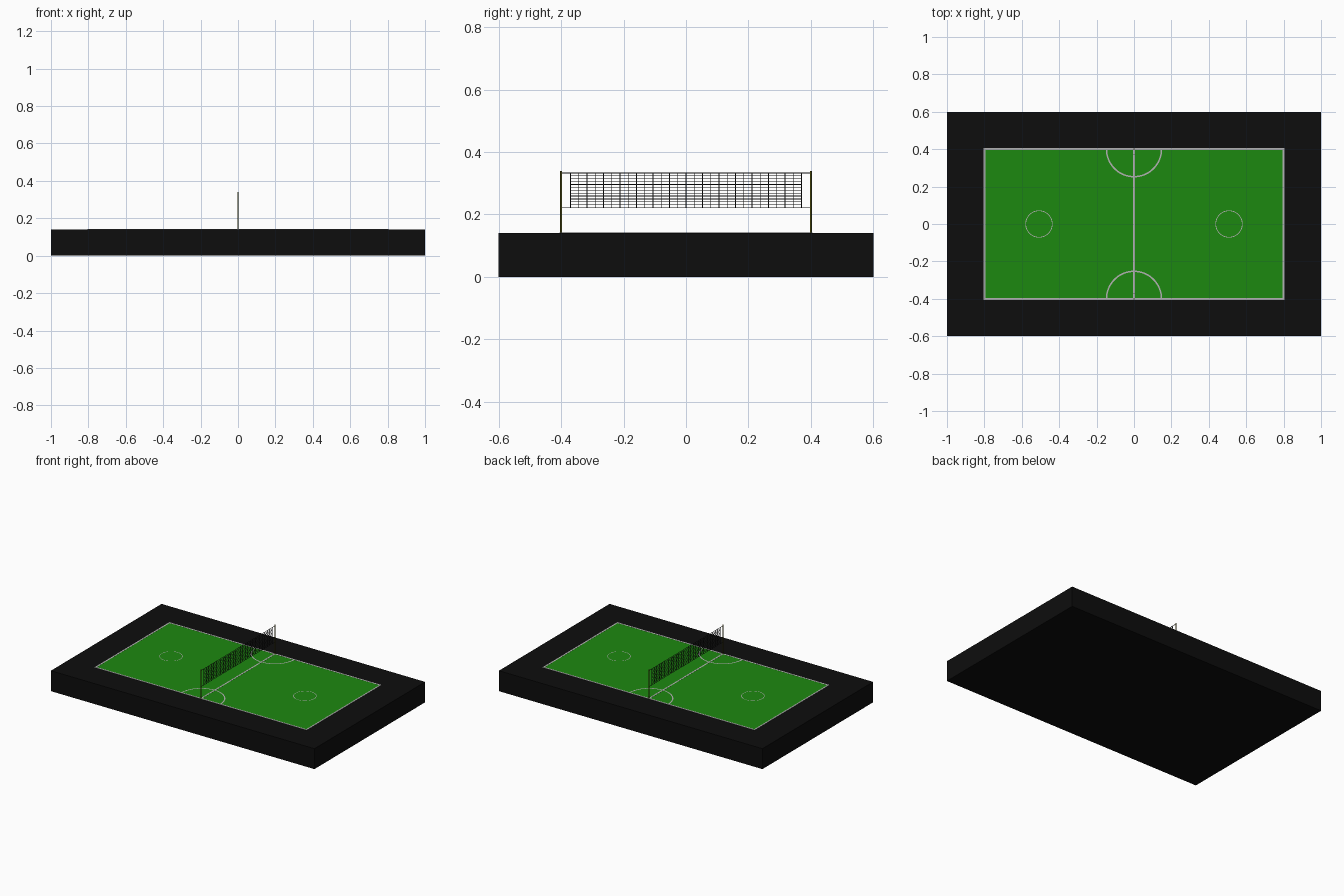
import bpy, bmesh
from math import pi, cos, sin
from mathutils import Vector

if "Cube" in bpy.data.objects:
    bpy.data.objects.remove(bpy.data.objects["Cube"])

TOP = 0.14


def material(name, rgb):
    m = bpy.data.materials.new(name)
    m.diffuse_color = (*rgb, 1)
    m.use_nodes = True
    m.node_tree.nodes["Principled BSDF"].inputs["Base Color"].default_value = m.diffuse_color
    return m


BLACK = material("black", (0.004, 0.004, 0.004))
GREEN = material("green", (0.012, 0.25, 0.005))
WHITE = material("white", (0.45, 0.45, 0.45))
OLIVE = material("olive", (0.12, 0.11, 0.005))
CORD = material("cord", (0.01, 0.01, 0.01))


def finish(bm, name, mat):
    mesh = bpy.data.meshes.new(name)
    bm.to_mesh(mesh)
    bm.free()
    mesh.materials.append(mat)
    ob = bpy.data.objects.new(name, mesh)
    bpy.context.collection.objects.link(ob)
    return ob


def add_box(bm, x, y, z):
    # x, y, z are (low, high) ranges
    vs = bmesh.ops.create_cube(bm, size=1)["verts"]
    for v in vs:
        v.co = Vector([(a + b) / 2 + c * (b - a) for c, (a, b) in zip(v.co, (x, y, z))])


def box(name, x, y, z, mat):
    bm = bmesh.new()
    add_box(bm, x, y, z)
    return finish(bm, name, mat)


def arc_line(name, cx, cy, radius, width, a0, a1, steps=48):
    # flat painted band following an arc, raised slightly off the court
    bm = bmesh.new()
    z = TOP + 0.0015
    rows = []
    for i in range(steps + 1):
        a = a0 + (a1 - a0) * i / steps
        rows.append([bm.verts.new((cx + r * cos(a), cy + r * sin(a), z))
                     for r in (radius - width / 2, radius + width / 2)])
    for p, q in zip(rows, rows[1:]):
        bm.faces.new((p[0], p[1], q[1], q[0]))
    bmesh.ops.remove_doubles(bm, verts=bm.verts, dist=1e-5)
    return finish(bm, name, WHITE)


# base slab and playing surface
box("base", (-1, 1), (-0.6, 0.6), (0, TOP), BLACK)
box("court", (-0.8, 0.8), (-0.4, 0.4), (TOP - 0.01, TOP + 0.001), GREEN)

# straight painted lines
W = 0.005
bm = bmesh.new()
for x in (-0.8, 0, 0.8):
    add_box(bm, (x - W, x + W), (-0.4 - W, 0.4 + W), (TOP, TOP + 0.0015))
for y in (-0.4, 0.4):
    add_box(bm, (-0.8 - W, 0.8 + W), (y - W, y + W), (TOP, TOP + 0.0015))
finish(bm, "court_lines", WHITE)

# painted circles and half circles
for s, side in ((-1, "left"), (1, "right")):
    arc_line(side + "_circle", s * 0.508, 0, 0.071, 0.004, 0, 2 * pi)
arc_line("front_half_circle", 0, -0.4, 0.147, 0.008, 0, pi)
arc_line("back_half_circle", 0, 0.4, 0.147, 0.008, pi, 2 * pi)

# net posts
for s, side in ((-1, "front"), (1, "back")):
    bpy.ops.mesh.primitive_cylinder_add(vertices=16, radius=0.003, depth=0.2,
                                        location=(0, s * 0.4, TOP + 0.1))
    post = bpy.context.object
    post.name = side + "_post"
    post.data.materials.append(OLIVE)
    bpy.ops.object.shade_smooth_by_angle()

# net: crossing cords, with top and bottom cords reaching the posts
LOW, HIGH, HALF, R = 0.222, 0.333, 0.37, 0.001
ROWS, COLS = 12, 28
bm = bmesh.new()
for i in range(ROWS + 1):
    z = LOW + (HIGH - LOW) * i / ROWS
    reach = 0.4 if i in (0, ROWS) else HALF
    add_box(bm, (-R, R), (-reach, reach), (z - R, z + R))
for i in range(COLS + 1):
    y = -HALF + 2 * HALF * i / COLS
    r = R * 1.5 if i in (0, COLS) else R
    add_box(bm, (-r, r), (y - r, y + r), (LOW, HIGH))
finish(bm, "net", CORD)
